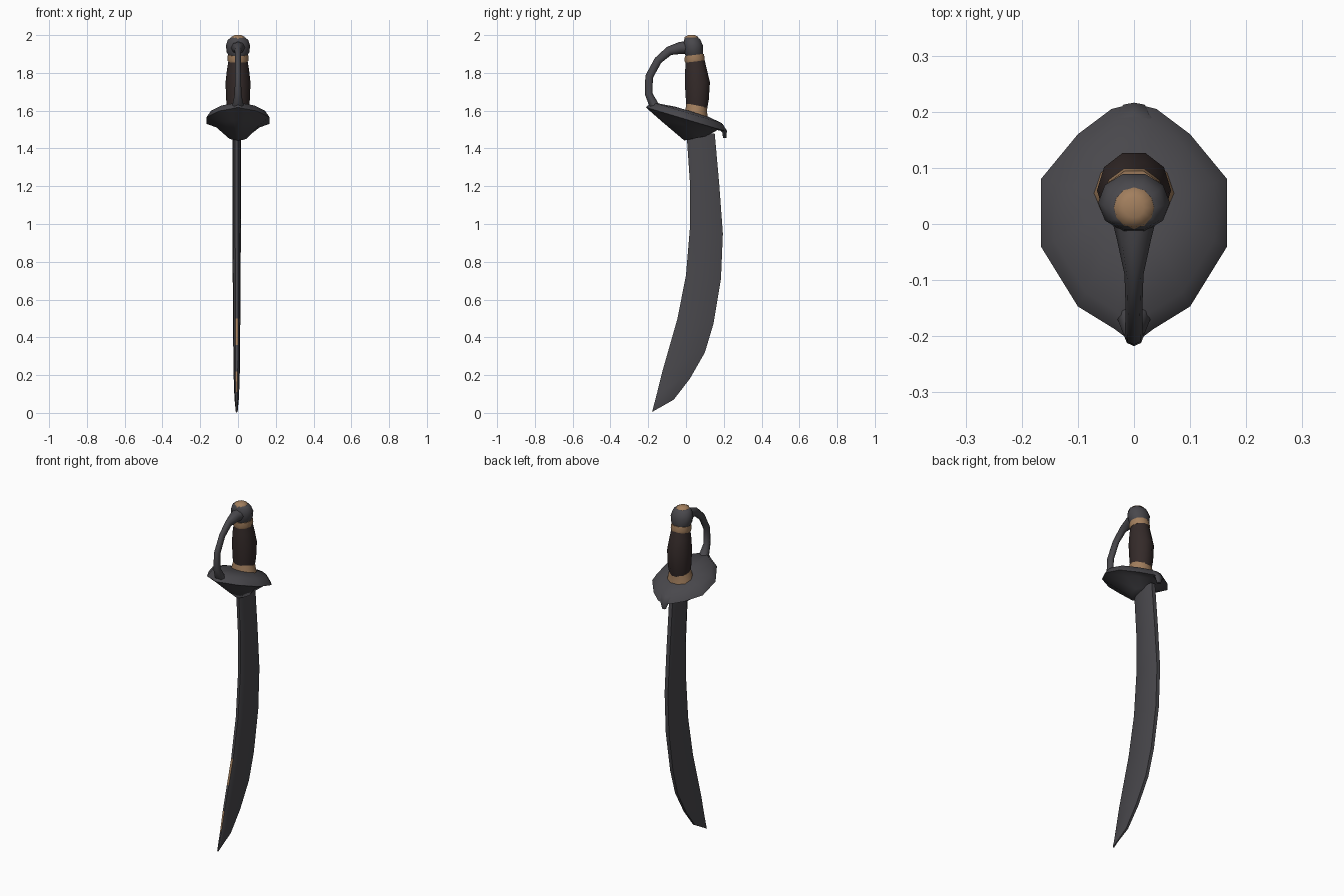
import bpy, bmesh, math
from mathutils import Vector

if "Cube" in bpy.data.objects:
    bpy.data.objects.remove(bpy.data.objects["Cube"])


def material(name, rgb):
    m = bpy.data.materials.new(name)
    m.use_nodes = True
    m.diffuse_color = (*rgb, 1)
    bsdf = m.node_tree.nodes["Principled BSDF"]
    bsdf.inputs["Base Color"].default_value = (*rgb, 1)
    bsdf.inputs["Roughness"].default_value = 0.8
    return m


STEEL = material("dark steel", (0.066, 0.064, 0.072))
BRASS = material("dull brass", (0.36, 0.21, 0.11))
LEATHER = material("dark leather", (0.034, 0.023, 0.022))


def loft(name, rings, mats, rule=None, angle=40):
    """Skin a stack of equal-sized rings and cap both ends."""
    bm = bmesh.new()
    loops = [[bm.verts.new(p) for p in ring] for ring in rings]
    n = len(loops[0])
    for r, (a, b) in enumerate(zip(loops, loops[1:])):
        for i in range(n):
            j = (i + 1) % n
            f = bm.faces.new((a[i], a[j], b[j], b[i]))
            if rule:
                f.material_index = rule(r, i)
    bm.faces.new(loops[0][::-1])
    bm.faces.new(loops[-1])
    bmesh.ops.recalc_face_normals(bm, faces=bm.faces)
    mesh = bpy.data.meshes.new(name)
    bm.to_mesh(mesh)
    bm.free()
    for m in mats:
        mesh.materials.append(m)
    ob = bpy.data.objects.new(name, mesh)
    bpy.context.collection.objects.link(ob)
    bpy.ops.object.select_all(action='DESELECT')
    ob.select_set(True)
    bpy.context.view_layer.objects.active = ob
    bpy.ops.object.shade_smooth_by_angle(angle=math.radians(angle))
    return ob


def turned(name, profile, mat, tilt=0.0, sides=10, angle=50):
    """Round part from (centre y, z, x radius, y radius) rows."""
    rings = []
    for cy, z, rx, ry in profile:
        ring = []
        for i in range(sides):
            a = 2 * math.pi * i / sides
            dy = ry * math.sin(a)
            ring.append((rx * math.cos(a), cy + dy, z + tilt * dy))
        rings.append(ring)
    return loft(name, rings, [mat], angle=angle)


def sweep(name, path, mat, sides=8):
    """Tapered bar along (y, z, half width, half depth) points."""
    rings = []
    pts = [Vector((0, p[0], p[1])) for p in path]
    for k, (y, z, w, d) in enumerate(path):
        t = (pts[min(k + 1, len(pts) - 1)] - pts[max(k - 1, 0)]).normalized()
        side = Vector((1, 0, 0))
        out = t.cross(side)
        angles = [2 * math.pi * i / sides for i in range(sides)]
        rings.append([pts[k] + side * w * math.cos(a) + out * d * math.sin(a) for a in angles])
    return loft(name, rings, [mat], angle=60)


# Curved blade: cutting edge point, spine point, half thickness
blade_rows = [
    ((-.18, .003), (-.175, .008), .005),
    ((-.152, .11), (-.065, .07), .012),
    ((-.125, .22), (.02, .18), .016),
    ((-.085, .36), (.1, .32), .018),
    ((-.045, .5), (.145, .47), .019),
    ((.0, .73), (.185, .71), .021),
    ((.02, .97), (.195, .95), .022),
    ((.022, 1.2), (.176, 1.21), .023),
    ((.003, 1.48), (.152, 1.48), .023),
]
section = [(0, .35), (.15, .85), (.75, 1), (1, .5)]
section += [(f, -t) for f, t in reversed(section)]
blade_rings = []
for edge, spine, half in blade_rows:
    e, s = Vector(edge), Vector(spine)
    ring = []
    for f, t in section:
        p = e.lerp(s, f)
        ring.append((t * half - .007, p.x, p.y))
    blade_rings.append(ring)
EDGE_STRIP = len(section) - 1
loft("blade", blade_rings, [STEEL, BRASS],
     lambda r, i: int(i == EDGE_STRIP and r in (1, 3)), angle=35)

# Dished hand guard: a pointed oval outline, scaled and tilted ring by ring
half_outline = [(0, .215), (.04, .205), (.1, .16), (.166, .08),
                (.166, -.04), (.1, -.147), (.035, -.187), (0, -.213)]
outline = half_outline + [(-x, y) for x, y in half_outline[-2:0:-1]]
guard_rings = []
for scale, cy, z, tilt in [(.28, .07, 1.45, .2), (.7, .05, 1.52, -.17),
                           (1, .03, 1.545, -.3), (.86, .03, 1.582, -.3),
                           (.4, .05, 1.595, -.3)]:
    ring = []
    for x, y in outline:
        yy = cy + scale * (y - cy)
        ring.append((x * scale, yy, z + tilt * (yy - .03)))
    guard_rings.append(ring)
loft("hand_guard", guard_rings, [STEEL], angle=65)

# Hooked tail at the back of the guard
sweep("guard_tail", [(.14, 1.53, .05, .016), (.185, 1.515, .04, .017),
                     (.204, 1.49, .026, .013), (.205, 1.455, .012, .009)], STEEL)

# Knuckle bow from the pommel down to the guard
sweep("knuckle_bow", [(.03, 1.935, .045, .035), (-.03, 1.932, .03, .032),
                      (-.09, 1.916, .017, .024), (-.148, 1.866, .015, .021),
                      (-.195, 1.78, .016, .021), (-.198, 1.69, .018, .02),
                      (-.168, 1.625, .03, .026), (-.11, 1.575, .05, .03)], STEEL)

# Grip with its collars
turned("lower_collar", [(.055, 1.56, .078, .066), (.055, 1.6, .068, .06),
                        (.057, 1.628, .06, .058)], BRASS, tilt=-.2)
turned("grip", [(.057, 1.6, .056, .056), (.06, 1.66, .063, .064),
                (.06, 1.75, .066, .07), (.053, 1.82, .058, .06),
                (.048, 1.88, .048, .05)], LEATHER)
turned("upper_collar", [(.047, 1.86, .053, .054), (.046, 1.87, .056, .056),
                        (.044, 1.895, .054, .053)], BRASS, tilt=.12)

# Pommel and its cap
turned("pommel", [(.044, 1.885, .047, .046), (.04, 1.91, .06, .052),
                  (.038, 1.945, .064, .054), (.033, 1.975, .054, .046),
                  (.029, 1.988, .036, .035)], STEEL)
turned("pommel_cap", [(.029, 1.98, .038, .038), (.029, 1.991, .035, .035),
                      (.029, 2.0, .018, .018)], BRASS, sides=12)
